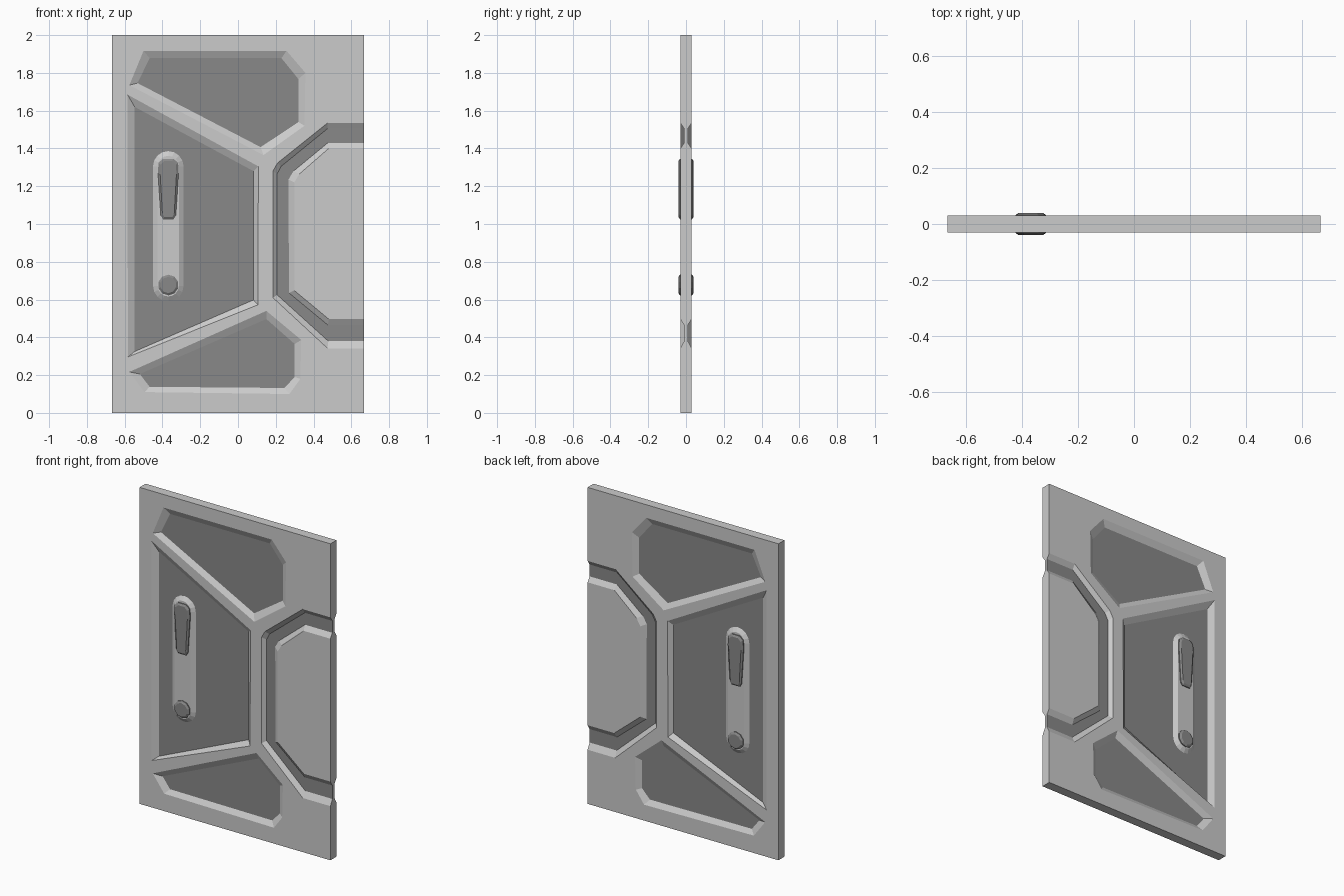
import bpy, bmesh
from math import sin, cos, pi

if "Cube" in bpy.data.objects:
    bpy.data.objects.remove(bpy.data.objects["Cube"])

FACE, FLOOR = -0.03, -0.01      # depth of front skin and of recess floors
L, R = -0.667, 0.667            # door side edges

dark = bpy.data.materials.new("dark_panel")
dark.diffuse_color = (0.25, 0.25, 0.25, 1)
dark.use_nodes = True
dark.node_tree.nodes["Principled BSDF"].inputs["Base Color"].default_value = dark.diffuse_color
light = bpy.data.materials.new("light_panel")
light.diffuse_color = (0.8, 0.8, 0.8, 1)
light.use_nodes = True
light.node_tree.nodes["Principled BSDF"].inputs["Base Color"].default_value = light.diffuse_color


def verts(bm, pts, y):
    return [bm.verts.new((x, y, z)) for x, z in pts]


def band(bm, a, b, closed=True):
    """Quad strip between two matching rows of vertices."""
    n = len(a)
    for i in range(n if closed else n - 1):
        j = (i + 1) % n
        bm.faces.new((a[i], a[j], b[j], b[i]))


def finish(name, bm, mats):
    """Make the object; the back of the door mirrors the front."""
    bmesh.ops.recalc_face_normals(bm, faces=bm.faces[:])
    me = bpy.data.meshes.new(name)
    bm.to_mesh(me)
    bm.free()
    for m in mats:
        me.materials.append(m)
    ob = bpy.data.objects.new(name, me)
    bpy.context.collection.objects.link(ob)
    mod = ob.modifiers.new("back_side", 'MIRROR')
    mod.use_axis = (False, True, False)
    return ob


# Recesses: (rim outline, floor outline)
recesses = [
    ([(-.50, 1.917), (.257, 1.917), (.357, 1.80), (.352, 1.52), (.135, 1.365), (-.575, 1.735)],
     [(-.468, 1.878), (.23, 1.878), (.32, 1.767), (.32, 1.54), (.12, 1.407), (-.532, 1.746)]),
    ([(-.585, 1.685), (.108, 1.305), (.105, .572), (-.583, .296)],
     [(-.547, 1.62), (.082, 1.28), (.082, .598), (-.547, .325)]),
    ([(.15, .54), (.335, .386), (.33, .18), (.272, .10), (-.495, .11), (-.575, .217)],
     [(.15, .497), (.30, .365), (.30, .19), (.246, .132), (-.468, .138), (-.52, .206)]),
]
# Groove around the half-octagon plate, outer rim to plate edge
groove = [
    [(R, 1.535), (.474, 1.535), (.209, 1.323), (.185, 1.28), (.185, .61), (.474, .342), (R, .342)],
    [(R, 1.505), (.474, 1.505), (.228, 1.305), (.207, 1.265), (.207, .625), (.478, .38), (R, .38)],
    [(R, 1.43), (.476, 1.43), (.294, 1.28), (.267, 1.235), (.27, .635), (.476, .465), (R, .465)],
    [(R, 1.40), (.48, 1.40), (.325, 1.265), (.298, 1.22), (.298, .648), (.48, .497), (R, .497)],
]

# Door slab
bm = bmesh.new()
rows = [verts(bm, p, y) for p, y in zip(groove, (FACE, FLOOR, FLOOR, FACE))]
bl, br, tr, tl = verts(bm, [(L, 0), (R, 0), (R, 2), (L, 2)], FACE)
loops = [[tl, tr] + rows[0] + [br, bl]]
for rim, floor in recesses:
    r, f = verts(bm, rim, FACE), verts(bm, floor, FLOOR)
    band(bm, r, f)
    bm.faces.new(f).material_index = 1
    loops.append(r)
edges = []
for lp in loops:
    for a, b in zip(lp, lp[1:] + lp[:1]):
        edges.append(bm.edges.get((a, b)) or bm.edges.new((a, b)))
bmesh.ops.triangle_fill(bm, use_beauty=True, use_dissolve=False,
                        edges=edges, normal=(0, -1, 0))
band(bm, rows[0], rows[1], False)
before = set(bm.faces)
band(bm, rows[1], rows[2], False)
for f in set(bm.faces) - before:
    f.material_index = 1
band(bm, rows[2], rows[3], False)
bm.faces.new(rows[3])
# Slab edges down to the mid plane
mbr, mbl, mtl, mtr = verts(bm, [(R, 0), (L, 0), (L, 2), (R, 2)], 0)
band(bm, [br, bl, tl, tr], [mbr, mbl, mtl, mtr], False)
bm.faces.new([tr] + [r[0] for r in rows] + [r[-1] for r in rows[::-1]] + [br, mbr, mtr])
finish("door_slab", bm, [light, dark])


def arc(cx, cz, r, a0, a1, n):
    return [(cx + r * cos(a0 + (a1 - a0) * i / n), cz + r * sin(a0 + (a1 - a0) * i / n))
            for i in range(n + 1)]


def raised(name, base, top, y0, y1, chamfer, mat):
    """Raised boss with straight sides and a chamfered top."""
    bm = bmesh.new()
    a = verts(bm, base, y0)
    b = verts(bm, base, y1 + chamfer) if chamfer else a
    c = verts(bm, top, y1)
    if chamfer:
        band(bm, a, b)
    band(bm, b, c)
    bm.faces.new(c)
    finish(name, bm, [mat])


def shrink(pts, cx, cz, d):
    """Pull an outline in towards its centre by d on each axis."""
    w = max(abs(x - cx) for x, z in pts)
    h = max(abs(z - cz) for x, z in pts)
    return [(cx + (x - cx) * (1 - d / w), cz + (z - cz) * (1 - d / h)) for x, z in pts]


# Handle backplate
CX = -.369
pill = lambda r: arc(CX, 1.305, r, 0, pi, 8) + arc(CX, .672, r, pi, 2 * pi, 8)
raised("handle_plate", pill(.081), pill(.056), FLOOR, -.026, 0, light)

# Tapered handle grip
half = [(.027, 1.345), (.052, 1.325), (.055, 1.27), (.040, 1.045), (.028, 1.025)]
grip = [(CX + x, z) for x, z in half] + [(CX - x, z) for x, z in half[::-1]]
raised("handle_grip", grip, shrink(grip, CX, 1.185, .012), -.02, -.04, .008, dark)

# Lock knob
knob = arc(CX, .677, .055, pi / 10, 2 * pi + pi / 10, 10)[:-1]
raised("lock_knob", knob, shrink(knob, CX, .677, .012), -.02, -.04, .008, dark)
